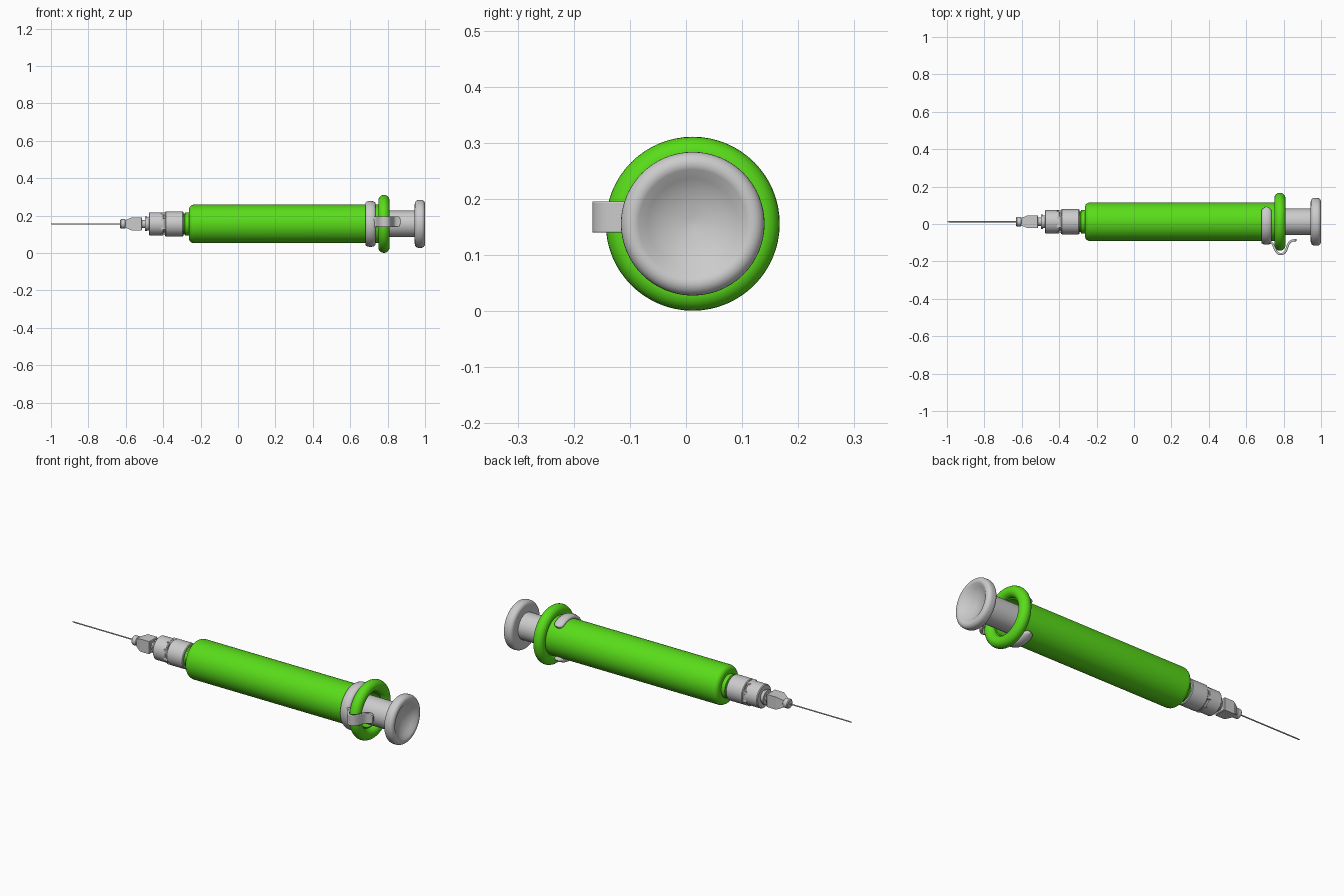
import bpy, bmesh, math

if "Cube" in bpy.data.objects:
    bpy.data.objects.remove(bpy.data.objects["Cube"])

CY, CZ = 0.012, 0.156      # long axis of the syringe

green = bpy.data.materials.new("green")
green.diffuse_color = (0.1, 0.72, 0.01, 1)
green.use_nodes = True
green.node_tree.nodes["Principled BSDF"].inputs["Base Color"].default_value = green.diffuse_color


def finish(name, bm, mat=None, angle=35):
    bmesh.ops.remove_doubles(bm, verts=bm.verts, dist=1e-6)
    bmesh.ops.recalc_face_normals(bm, faces=bm.faces)
    me = bpy.data.meshes.new(name)
    bm.to_mesh(me)
    bm.free()
    ob = bpy.data.objects.new(name, me)
    bpy.context.collection.objects.link(ob)
    if mat:
        me.materials.append(mat)
    bpy.ops.object.select_all(action='DESELECT')
    ob.select_set(True)
    bpy.context.view_layer.objects.active = ob
    bpy.ops.object.shade_smooth_by_angle(angle=math.radians(angle))
    return ob


def skin(bm, rings, close_rings=False, close_section=True):
    vs = [[bm.verts.new(p) for p in r] for r in rings]
    n, m = len(vs), len(vs[0])
    for i in range(n if close_rings else n - 1):
        a, b = vs[i], vs[(i + 1) % n]
        for j in range(m if close_section else m - 1):
            k = (j + 1) % m
            bm.faces.new((a[j], a[k], b[k], b[j]))
    return vs


def lathe(name, profile, mat=None, seg=64, closed=False, phase=0.0, angle=35):
    """Spin (x, radius) points round the long axis."""
    bm = bmesh.new()
    rings = [[(x, CY + r * math.cos(phase + math.tau * j / seg),
               CZ + r * math.sin(phase + math.tau * j / seg)) for j in range(seg)]
             for x, r in profile]
    vs = skin(bm, rings, close_rings=closed)
    if not closed:
        bm.faces.new(vs[0])
        bm.faces.new(vs[-1])
    return finish(name, bm, mat, angle)


def arc(cx, cr, rx, rr, a0, a1, n=8):
    return [(cx + rx * math.cos(math.radians(a0 + (a1 - a0) * i / n)),
             cr + rr * math.sin(math.radians(a0 + (a1 - a0) * i / n))) for i in range(n + 1)]


def box(name, centre, size):
    bm = bmesh.new()
    bmesh.ops.create_cube(bm, size=1)
    for v in bm.verts:
        v.co = [c + a * s for c, a, s in zip(centre, v.co, size)]
    return finish(name, bm)


# hollow barrel with rounded shoulder and nozzle neck
lathe("barrel", [(-0.32, 0.045), (-0.32, 0.056), (-0.285, 0.056), (-0.283, 0.062), (-0.262, 0.062),
                 (-0.262, 0.08)] + arc(-0.235, 0.078, 0.027, 0.025, 180, 90)
      + [(0.78, 0.103), (0.78, 0.09), (-0.22, 0.09), (-0.22, 0.045)], green, closed=True)

# finger ring at the open end
lathe("finger_ring", arc(0.78, 0.125, 0.03, 0.03, 0, 360, 24)[:-1], green, closed=True)

# plunger rod, piston and dished thumb pad
lathe("plunger", [(0.0, 0.088), (0.06, 0.088), (0.06, 0.071), (0.945, 0.071), (0.945, 0.105)]
      + arc(0.966, 0.107, 0.021, 0.021, 180, 90) + arc(0.979, 0.107, 0.021, 0.021, 90, -30)
      + [(0.985, 0.08), (0.974, 0.06), (0.966, 0.035), (0.962, 0.012), (0.961, 0.002)])

# locking collar in two sleeves, with a groove and bayonet lugs between them
lathe("rear_collar", [(-0.39, 0.05), (-0.39, 0.064), (-0.386, 0.067), (-0.296, 0.067),
                      (-0.292, 0.064), (-0.292, 0.05)])
lathe("front_collar", [(-0.477, 0.03), (-0.477, 0.058), (-0.473, 0.062), (-0.402, 0.062),
                       (-0.398, 0.058), (-0.398, 0.052), (-0.386, 0.052)])
for s in (-1, 1):
    box("bayonet_lug", (-0.396, CY, CZ + s * 0.053), (0.03, 0.06, 0.014))
    box("bayonet_lug", (-0.396, CY + s * 0.053, CZ), (0.03, 0.014, 0.06))

# needle hub: round neck, four-sided grip, tip flange
lathe("hub_neck", [(-0.52, 0.022), (-0.496, 0.022), (-0.496, 0.039), (-0.486, 0.039),
                   (-0.486, 0.034), (-0.47, 0.034)], seg=32)
d = math.sqrt(2)
lathe("hub_grip", [(-0.606, 0.018 * d), (-0.57, 0.034 * d), (-0.516, 0.034 * d), (-0.512, 0.031 * d)],
      seg=4, phase=math.pi / 4, angle=20)
lathe("hub_tip", [(-0.63, 0.021), (-0.626, 0.025), (-0.604, 0.025), (-0.6, 0.02)], seg=32)
lathe("needle", [(-1.0, 0.0012), (-0.99, 0.0032), (-0.62, 0.0032)], seg=12)

# open clip band hugging the front of the barrel, with rounded ends
bm = bmesh.new()
rings, steps, end = [], 64, 132
for i in range(steps + 1):
    t = -math.cos(math.pi * i / steps) * end           # denser towards the ends
    k = min(1.0, (end - abs(t)) / 12)
    w = max(0.15, math.sqrt(1 - (1 - k) ** 2))
    ca, sa = math.cos(math.radians(t)), math.sin(math.radians(t))
    section = []
    for x, r in arc(0, 0.11, 0.0275, 0.013, 0, 360, 16)[:-1]:
        section.append((0.708 + x * w, CY - r * ca, CZ + r * sa))
    rings.append(section)
vs = skin(bm, rings)
bm.faces.new(vs[0])
bm.faces.new(vs[-1])
finish("clip_band", bm, angle=60)

# spring hook arching over the finger ring
path = [(0.705, -0.098), (0.725, -0.097), (0.742, -0.103), (0.752, -0.13), (0.764, -0.156),
        (0.785, -0.163), (0.806, -0.156), (0.818, -0.13), (0.826, -0.102), (0.842, -0.088),
        (0.868, -0.086)]
bm = bmesh.new()
skin(bm, [[(x, y, 0.168 + z) for z in (-0.028, 0, 0.028)] for x, y in path], close_section=False)
hook = finish("clip_hook", bm, angle=60)
sub = hook.modifiers.new("smooth", 'SUBSURF')
sub.levels = sub.render_levels = 3
sol = hook.modifiers.new("thickness", 'SOLIDIFY')
sol.thickness = 0.012
sol.offset = 0
